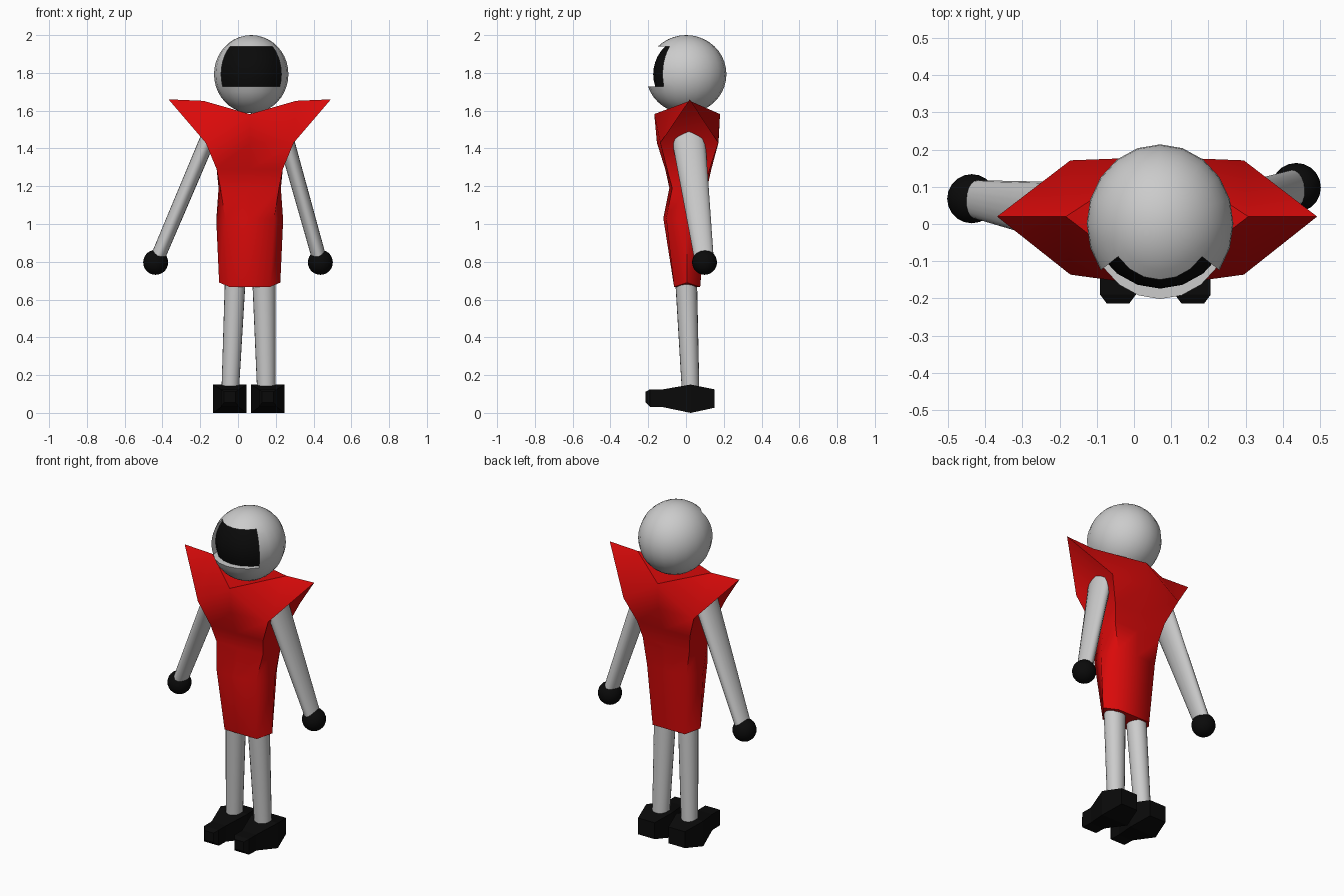
import bpy, bmesh, math
from mathutils import Vector, Matrix

if "Cube" in bpy.data.objects:
    bpy.data.objects.remove(bpy.data.objects["Cube"])


def material(name, color):
    m = bpy.data.materials.new(name)
    m.diffuse_color = (*color, 1)
    m.use_nodes = True
    m.node_tree.nodes["Principled BSDF"].inputs["Base Color"].default_value = m.diffuse_color
    return m


red = material("red", (0.7, 0.003, 0.003))
black = material("black", (0.003, 0.003, 0.003))
grey = material("grey", (0.8, 0.8, 0.8))


def finish(name, bm, mats=(), angle=None):
    bmesh.ops.recalc_face_normals(bm, faces=bm.faces)
    me = bpy.data.meshes.new(name)
    bm.to_mesh(me)
    bm.free()
    for m in mats:
        me.materials.append(m)
    ob = bpy.data.objects.new(name, me)
    bpy.context.collection.objects.link(ob)
    if angle:
        bpy.ops.object.select_all(action='DESELECT')
        ob.select_set(True)
        bpy.context.view_layer.objects.active = ob
        bpy.ops.object.shade_smooth_by_angle(angle=math.radians(angle))
    return ob


def loft(rings, cap_end=True):
    bm = bmesh.new()
    vs = [[bm.verts.new(p) for p in r] for r in rings]
    n = len(rings[0])
    for a, b in zip(vs, vs[1:]):
        for i in range(n):
            j = (i + 1) % n
            bm.faces.new((a[i], a[j], b[j], b[i]))
    bm.faces.new(vs[0])
    if cap_end:
        bm.faces.new(vs[-1])
    return bm, vs


# tapered round limb, elliptical ends (rx, ry) across the axis
def limb(name, p1, r1, p2, r2, n=20):
    p1, p2 = Vector(p1), Vector(p2)
    axis = (p2 - p1).normalized()
    side = Vector((0, 1, 0)).cross(axis).normalized()
    depth = axis.cross(side)
    rings = []
    for p, r in ((p1, r1), (p2, r2)):
        rings.append([p + side * r[0] * math.cos(2 * math.pi * i / n)
                      + depth * r[1] * math.sin(2 * math.pi * i / n) for i in range(n)])
    finish(name, loft(rings)[0], angle=35)


# head: sphere with a dark visor pushed straight back into it
bm = bmesh.new()
bmesh.ops.create_uvsphere(bm, u_segments=20, v_segments=20, radius=1)


def in_visor(f):
    c = f.calc_center_median()
    lon = abs(math.degrees(math.atan2(c.x, -c.y)))
    lat = math.degrees(math.asin(c.z / c.length))
    return lon < 54 and -18 < lat < 45


visor = [f for f in bm.faces if in_visor(f)]
new = bmesh.ops.extrude_face_region(bm, geom=visor)["geom"]
bmesh.ops.delete(bm, geom=[f for f in visor if f.is_valid], context='FACES')
for g in new:
    if isinstance(g, bmesh.types.BMVert):
        g.co.y += 0.18
    elif isinstance(g, bmesh.types.BMFace):
        g.material_index = 1
bm.transform(Matrix.Translation((0.07, 0.001, 1.793)) @ Matrix.Diagonal((0.197, 0.213, 0.207, 1)))
finish("head", bm, (grey, black), 35)

# tunic: eight-sided loft flaring to pointed shoulders
CX = 0.062


# side point (w, y, z), corner (d, front y, back y), height, centre front y, centre back y
def section(side, corner, z, front, back):
    (w, ys, zs), (d, cf, cb) = side, corner
    pts = [(w, ys, zs), (d, cb, z), (0, back, z), (-d, cb, z),
           (-w, ys, zs), (-d, cf, z), (0, front, z), (d, cf, z)]
    return [(x + CX, y, h) for x, y, h in pts]


bm, vs = loft([
    section((0.162, 0.005, 0.69), (0.107, -0.063, 0.075), 0.667, -0.063, 0.075),
    section((0.177, 0.005, 1.02), (0.13, -0.105, 0.095), 1.03, -0.12, 0.105),
    section((0.165, 0.01, 1.19), (0.155, -0.073, 0.1), 1.19, -0.088, 0.112),
    section((0.17, 0.012, 1.29), (0.175, -0.1, 0.125), 1.29, -0.11, 0.134),
    section((0.2, 0.015, 1.47), (0.233, -0.136, 0.171), 1.43, -0.154, 0.172),
], cap_end=False)
chest = vs[-1]

# pointed shoulders with raised ridges and a dipped neckline between them
front = bm.verts.new((CX, -0.168, 1.582))
back = bm.verts.new((CX, 0.18, 1.582))
for sign, side, b, f in ((1, 0, 1, 7), (-1, 4, 3, 5)):
    tip = bm.verts.new((CX + sign * 0.43, 0.02, 1.66))
    ridge = bm.verts.new((CX + sign * 0.245, 0.02, 1.652))
    for corner, neck, mid in ((chest[b], back, chest[2]), (chest[f], front, chest[6])):
        for tri in ((chest[side], corner, tip), (tip, corner, ridge),
                    (ridge, corner, neck), (corner, mid, neck)):
            bm.faces.new(tri)
    bm.faces.new((ridge, front, back))
    for e in ridge.link_edges:
        if e.other_vert(ridge) in (tip, front, back):
            e.smooth = False
finish("tunic", bm, (red,), 60)

# arms and hands
for side, hand, shoulder in (("left", (-0.436, 0.068, 0.797), (-0.147, 0.022, 1.48)),
                             ("right", (0.436, 0.098, 0.797), (0.245, 0.01, 1.48))):
    limb(side + "_arm", hand, (0.038, 0.05), shoulder, (0.042, 0.09))
    bm = bmesh.new()
    bmesh.ops.create_uvsphere(bm, u_segments=20, v_segments=14, radius=0.066,
                              matrix=Matrix.Translation(hand))
    finish(side + "_hand", bm, (black,), 35)

# legs
limb("left_leg", (-0.042, 0.025, 0.1), (0.046, 0.046), (-0.014, 0, 0.72), (0.055, 0.058))
limb("right_leg", (0.15, 0.025, 0.1), (0.048, 0.046), (0.137, 0, 0.72), (0.062, 0.058))

# shoes: rectangular sections (y, half width, low z, high z)
SHOE = [(0.15, 0.055, 0.027, 0.125), (0.025, 0.089, 0, 0.15), (-0.12, 0.048, 0.03, 0.125),
        (-0.19, 0.048, 0.032, 0.125), (-0.214, 0.03, 0.055, 0.112)]
for side, cx in (("left", -0.043), ("right", 0.158)):
    rings = [[(cx - w, y, a), (cx + w, y, a), (cx + w, y, b), (cx - w, y, b)] for y, w, a, b in SHOE]
    finish(side + "_shoe", loft(rings)[0], (black,))
